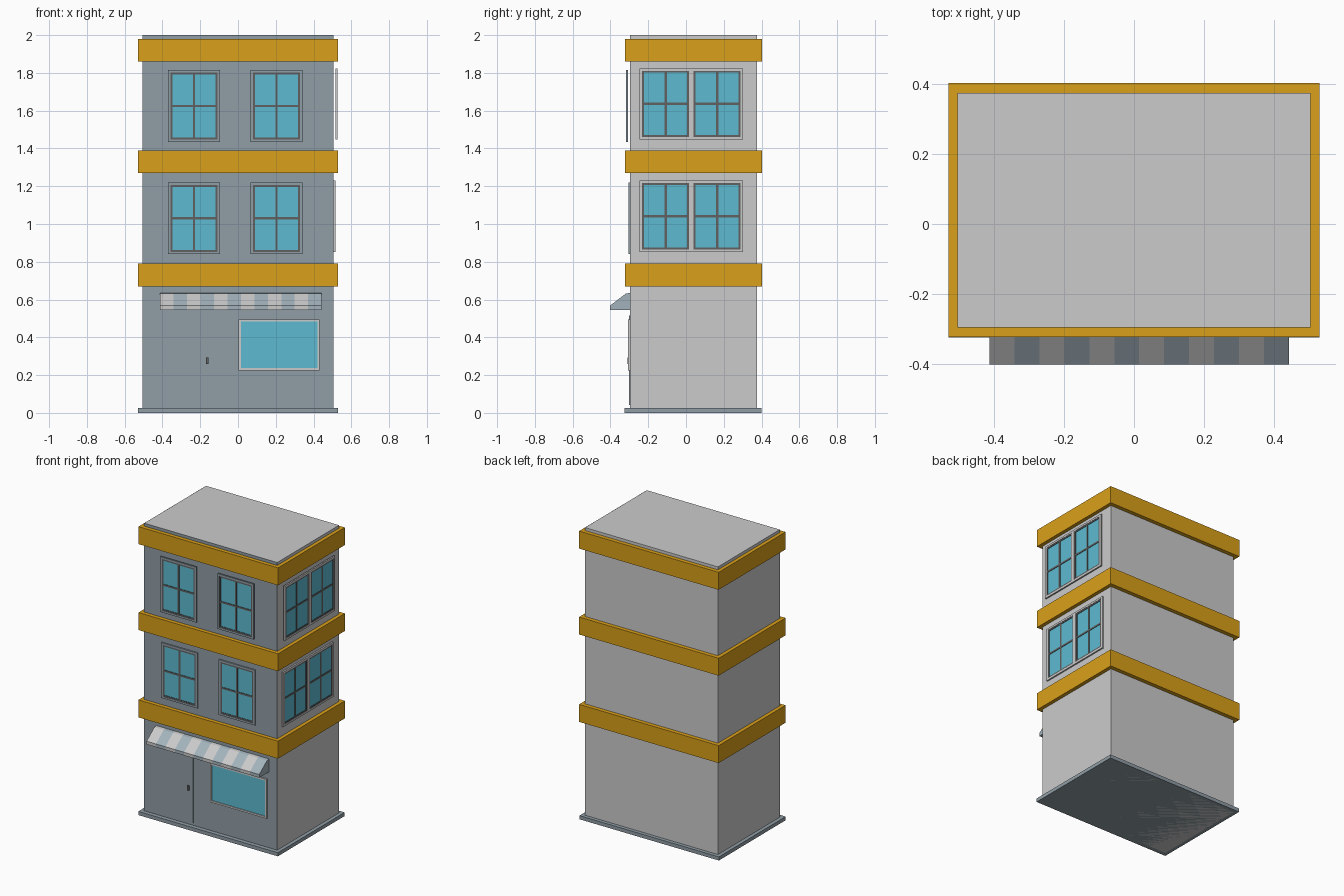
import bpy, bmesh

if "Cube" in bpy.data.objects:
    bpy.data.objects.remove(bpy.data.objects["Cube"])

# Wall planes of the building body
X, YF, YB = 0.505, -0.295, 0.375


def material(name, r, g, b):
    m = bpy.data.materials.new(name)
    m.diffuse_color = (r, g, b, 1)
    m.use_nodes = True
    m.node_tree.nodes["Principled BSDF"].inputs["Base Color"].default_value = m.diffuse_color
    return m


GOLD = material("gold_trim", 0.70, 0.35, 0.01)
GLASS = material("blue_glass", 0.11, 0.50, 0.64)
WALL = material("blue_grey_paint", 0.28, 0.34, 0.38)
DARK = material("dark_sash", 0.12, 0.12, 0.12)
PALE = material("pale_stripe", 0.37, 0.45, 0.50)


def finish(name, bm, mat):
    bmesh.ops.recalc_face_normals(bm, faces=bm.faces)
    mesh = bpy.data.meshes.new(name)
    bm.to_mesh(mesh)
    bm.free()
    if mat:
        mesh.materials.append(mat)
    obj = bpy.data.objects.new(name, mesh)
    bpy.context.collection.objects.link(obj)
    return obj


def boxes(name, items, mat=None):
    """One object from boxes given as (x0, x1, y0, y1, z0, z1)."""
    bm = bmesh.new()
    for x0, x1, y0, y1, z0, z1 in items:
        for v in bmesh.ops.create_cube(bm, size=1)["verts"]:
            v.co.x = x0 if v.co.x < 0 else x1
            v.co.y = y0 if v.co.y < 0 else y1
            v.co.z = z0 if v.co.z < 0 else z1
    return finish(name, bm, mat)


def panels(name, side, rects, d0, d1, mat=None):
    """Boxes on a facade: rects (u0, u1, z0, z1), d = distance off the wall."""
    if side == "front":
        items = [(a, b, YF - d1, YF - d0, c, d) for a, b, c, d in rects]
    else:
        items = [(X + d0, X + d1, a, b, c, d) for a, b, c, d in rects]
    return boxes(name, items, mat)


def ring(u0, u1, z0, z1, w):
    return [(u0, u1, z0, z0 + w), (u0, u1, z1 - w, z1),
            (u0, u0 + w, z0 + w, z1 - w), (u1 - w, u1, z0 + w, z1 - w)]


def inset(r, w):
    return (r[0] + w, r[1] - w, r[2] + w, r[3] - w)


def window(name, side, rect, off, sashes, mat=None):
    """Outer frame, dark cross-barred sashes and glass."""
    frame = ring(*rect, 0.013)
    u0, u1, z0, z1 = inset(rect, 0.013)
    gap, bar = 0.024, 0.006
    width = (u1 - u0 - gap * (sashes - 1)) / sashes
    sash, glass = [], []
    for i in range(sashes):
        a = u0 + i * (width + gap)
        b, um, zm = a + width, a + width / 2, (z0 + z1) / 2
        if i:
            frame.append((a - gap, a, z0, z1))
        sash += ring(a, b, z0, z1, 0.01)
        sash += [(um - bar, um + bar, z0, z1), (a, b, zm - bar, zm + bar)]
        glass.append((a, b, z0, z1))
    panels(name + "_frame", side, frame, off, off + 0.010, mat)
    panels(name + "_sash", side, sash, off, off + 0.008, DARK)
    panels(name + "_glass", side, glass, off, off + 0.005, GLASS)


# Body, painted front and base slab
boxes("building_body", [(-X, X, YF, YB, 0.0, 2.0)])
panels("front_wall", "front", [(-X, X, 0.025, 2.0)], 0, 0.001, WALL)
boxes("base_slab", [(-0.53, 0.53, -0.325, 0.40, 0, 0.025)], WALL)

# Gold bands around each storey
for i, z in enumerate((0.67, 1.27, 1.86)):
    boxes(f"band_{i + 1}", [(-0.53, 0.53, -0.323, 0.403, z, z + 0.12)], GOLD)

# Upper storey windows
for floor, z, off in (("lower", 0.84, 0.0), ("upper", 1.435, 0.012)):
    for label, x in (("left", -0.37), ("right", 0.066)):
        window(f"{floor}_{label}_window", "front",
               (x, x + 0.275, z, z + 0.38), off, 1, WALL)
    window(f"{floor}_side_window", "right",
           (-0.245, 0.302, z + 0.013, z + 0.389), off, 2)

# Shop window
shop = (0.003, 0.432, 0.225, 0.495)
panels("shop_window_frame", "front", ring(*shop, 0.012), 0, 0.012)
panels("shop_window_glass", "front", [inset(shop, 0.012)], 0, 0.006, GLASS)

# Door and handle
panels("door", "front", [(-0.382, -0.132, 0.042, 0.515)], 0, 0.006, WALL)
panels("door_handle", "front", [(-0.170, -0.157, 0.26, 0.293)], 0.006, 0.014, DARK)

# Striped awning: alternating prisms sharing one side profile
PROFILE = [(YF, 0.635), (-0.318, 0.632), (-0.402, 0.568), (-0.402, 0.546), (YF, 0.546)]
AX0, AX1, STRIPES = -0.413, 0.443, 12
step = (AX1 - AX0) / STRIPES
for parity, mat in ((0, None), (1, PALE)):
    bm = bmesh.new()
    for i in range(parity, STRIPES, 2):
        x = AX0 + i * step
        face = bm.faces.new([bm.verts.new((x, y, z)) for y, z in PROFILE])
        out = bmesh.ops.extrude_face_region(bm, geom=[face])["geom"]
        moved = [g for g in out if isinstance(g, bmesh.types.BMVert)]
        bmesh.ops.translate(bm, verts=moved, vec=(step, 0, 0))
    finish(f"awning_stripes_{parity + 1}", bm, mat)
